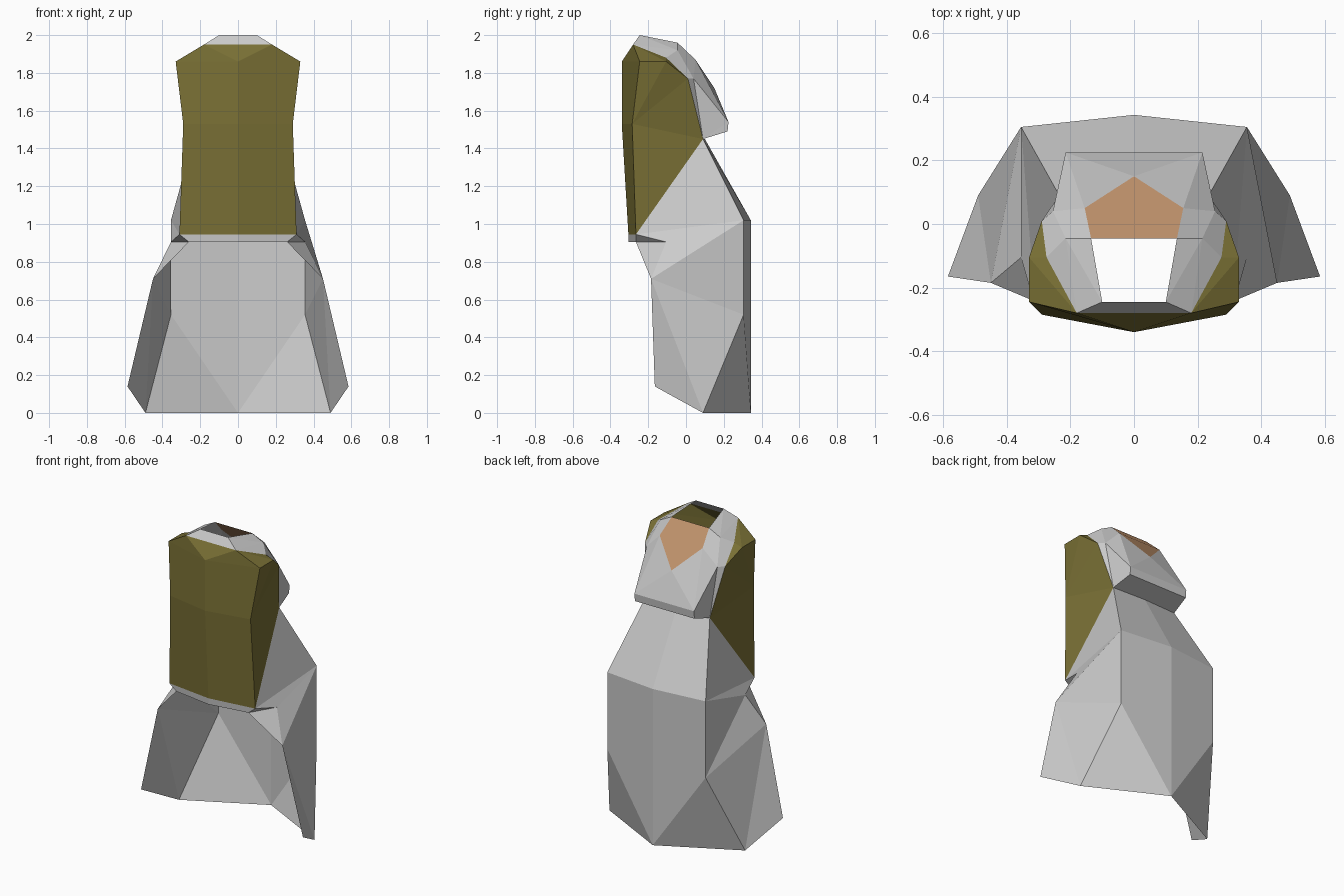
import bpy, bmesh

if "Cube" in bpy.data.objects:
    bpy.data.objects.remove(bpy.data.objects["Cube"])

# Named points of the right half; the left half is mirrored
P = dict(
    # opening and top of the hood
    rim=(.10, -.245, 2.0), brow=(.18, -.28, 1.95), crown=(.135, -.045, 1.96),
    temple=(.215, -.045, 1.92), eye=(.155, .05, 1.87), tip=(0, .15, 1.72),
    cheek=(.255, .04, 1.77), lip=(.215, .225, 1.54), under=(.215, .22, 1.49),
    neck=(.235, .09, 1.45), neck_mid=(0, .10, 1.45),
    # front panel
    top_mid=(0, -.34, 1.86), mid=(0, -.34, 1.53), low_mid=(0, -.305, .945),
    top=(.33, -.245, 1.86), waist=(.29, -.285, 1.53), low=(.31, -.265, .945),
    ear=(.33, -.105, 1.86), ear_in=(.275, -.105, 1.88), jaw=(.29, .01, 1.77),
    # robe
    hem_mid=(0, -.305, .905), hem=(.26, -.265, .905), hip=(.355, -.105, .905),
    back=(.355, .305, 1.02), back_mid=(0, .343, 1.02),
    knee=(.355, .305, .52), knee_mid=(0, .343, .52),
    side=(.45, -.185, .71), front_foot=(.585, -.165, .14),
    foot=(.49, .09, 0), foot_mid=(0, .343, 0))


def build(name, both, right="", left="", whole="", color=None):
    """Faces are space-separated names; a leading - means the mirrored point."""
    bm = bmesh.new()
    cache = {}

    def vert(key, s):
        if key[0] == "-":
            key, s = key[1:], -s
        x, y, z = P[key]
        co = (x * s, y, z)
        if co not in cache:
            cache[co] = bm.verts.new(co)
        return cache[co]

    for text, s in ((both, 1), (both, -1), (right, 1), (left, -1), (whole, 1)):
        for line in filter(None, (f.strip() for f in text.split(","))):
            vs = [vert(k, s) for k in line.split()]
            bm.faces.new(vs if s > 0 else vs[::-1])
    bmesh.ops.recalc_face_normals(bm, faces=bm.faces)
    me = bpy.data.meshes.new(name)
    bm.to_mesh(me)
    bm.free()
    ob = bpy.data.objects.new(name, me)
    bpy.context.collection.objects.link(ob)
    if color:
        mat = bpy.data.materials.new(name + "_colour")
        mat.diffuse_color = color
        mat.use_nodes = True
        mat.node_tree.nodes["Principled BSDF"].inputs["Base Color"].default_value = mat.diffuse_color
        me.materials.append(mat)


# Hood shell with an open top
build("hood",
      "rim brow temple, rim temple crown, crown temple cheek eye, eye cheek lip,"
      "eye lip tip, cheek neck lip, lip neck under, brow ear_in temple,"
      "temple ear_in jaw cheek, cheek jaw neck",
      whole="rim brow -brow -rim, tip lip -lip, lip under -under -lip,"
            "under neck -neck -under")

# Coloured patch at the top of the hood
build("hood_patch", "", whole="crown eye tip -eye -crown",
      color=(.53, .29, .15, 1))

# Long olive front panel wrapping round the sides
build("front_panel",
      "top_mid mid waist top, mid low_mid low waist, top_mid top brow,"
      "brow top ear, brow ear ear_in, ear_in ear jaw, top waist ear,"
      "ear waist jaw, jaw waist neck, waist low neck",
      whole="top_mid brow -brow",
      color=(.19, .16, .035, 1))

# Flared robe, open at the front and below
build("robe",
      "neck low back, low hip back, low low_mid hem_mid hem, low hem hip,"
      "hem side hip, neck back back_mid neck_mid, back knee knee_mid back_mid,"
      "knee foot foot_mid, knee foot_mid knee_mid, side front_foot foot,"
      "side foot knee",
      right="back hip side, back side knee",
      left="back hip knee, hip side knee")
